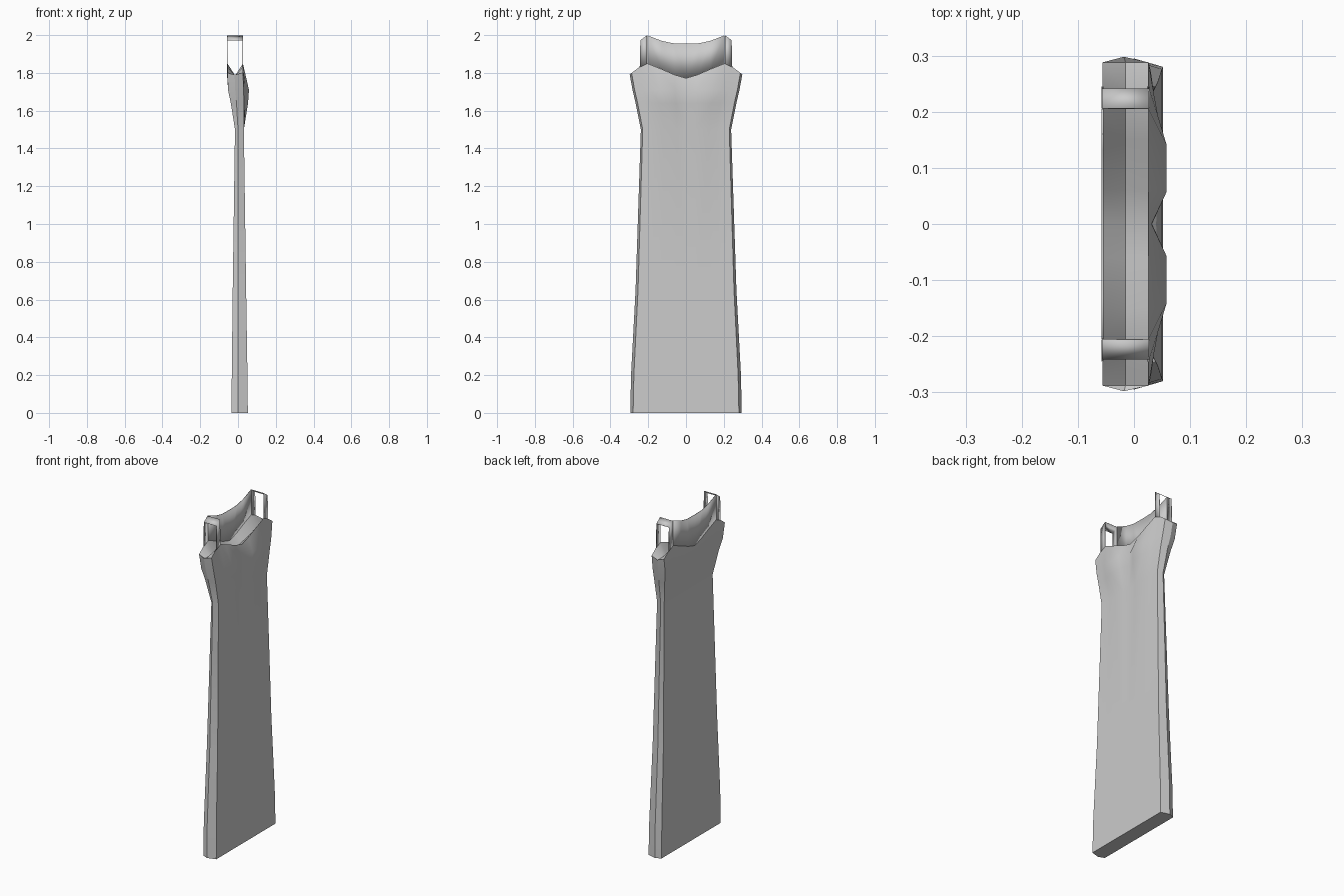
import bpy, bmesh, math

cube = bpy.data.objects.get("Cube")
if cube:
    bpy.data.objects.remove(cube, do_unlink=True)

mat = bpy.data.materials.new("grey cloth")
mat.use_nodes = True
GREY = (0.6, 0.6, 0.6, 1)
mat.diffuse_color = GREY
mat.node_tree.nodes["Principled BSDF"].inputs["Base Color"].default_value = GREY


def finish(name, bm, thickness=0):
    """Turn a half mesh (y >= 0) into a mirrored, shaded object."""
    bmesh.ops.recalc_face_normals(bm, faces=bm.faces)
    mesh = bpy.data.meshes.new(name)
    bm.to_mesh(mesh)
    bm.free()
    mesh.materials.append(mat)
    obj = bpy.data.objects.new(name, mesh)
    bpy.context.collection.objects.link(obj)
    mirror = obj.modifiers.new("mirror", 'MIRROR')
    mirror.use_axis = (False, True, False)
    mirror.merge_threshold = 0.0005
    if thickness:
        solid = obj.modifiers.new("thickness", 'SOLIDIFY')
        solid.thickness = thickness
        solid.offset = 0
    bpy.ops.object.select_all(action='DESELECT')
    obj.select_set(True)
    bpy.context.view_layer.objects.active = obj
    bpy.ops.object.shade_smooth_by_angle(angle=math.radians(25))
    return obj


def bridge(bm, a, b):
    for i in range(len(a) - 1):
        bm.faces.new((a[i], a[i + 1], b[i + 1], b[i]))


# Columns from the centre line to the side, as shares of the panel width
SHARES = (0, .21, .52, .71, .85, 1)
BUST = (.05, 1, 1, .45, .2, 0)

# height, panel half width, side seam half width, back x, seam x, front x, bust
ROWS = (
    (0, .28, .295, -.034, 0, .052, 0),
    (.2, .276, .291, -.033, 0, .05, 0),
    (.65, .254, .267, -.028, 0, .043, 0),
    (1.5, .229, .239, -.016, 0, .031, 0),
    (1.64, .256, .267, -.038, -.008, .031, .022),
    (1.71, .272, .283, -.053, -.015, .030, .028),
)
NECK_Z = (1.772, 1.79, 1.828, 1.85, 1.832, 1.8)
VALLEY_Z = (1.74, 1.752, 1.772, 1.785, 1.785, 1.783)
TOP_WIDTH, BACK_X, FRONT_X = .288, -.056, .026

# Gown body: half rings running front, side seam, back
bm = bmesh.new()
rings = []
for z, width, side, back, seam, front, bust in ROWS:
    ring = [bm.verts.new((front + bust * b, width * s, z)) for s, b in zip(SHARES, BUST)]
    ring.append(bm.verts.new((seam, side, z)))
    ring += [bm.verts.new((back, width * s, z)) for s in reversed(SHARES)]
    rings.append(ring)
top = [bm.verts.new((FRONT_X, TOP_WIDTH * s, z)) for s, z in zip(SHARES, NECK_Z)]
top.append(bm.verts.new((-.018, .298, 1.79)))
top += [bm.verts.new((BACK_X, TOP_WIDTH * s, z))
        for s, z in reversed(list(zip(SHARES, NECK_Z)))]
rings.append(top)
for lower, upper in zip(rings, rings[1:]):
    bridge(bm, lower, upper)

# Closed hem and the sunken fold inside the neckline
n = len(SHARES)
hem = rings[0]
bridge(bm, hem[:n], hem[:n:-1])
bm.faces.new(hem[n - 1:n + 2])
valley = [bm.verts.new((-.015, TOP_WIDTH * s, z)) for s, z in zip(SHARES, VALLEY_Z)]
bridge(bm, top[:n], valley)
bridge(bm, valley, top[:n:-1])
bm.faces.new((top[n - 1], top[n], valley[-1]))
bm.faces.new((top[n], top[n + 1], valley[-1]))
finish("gown_body", bm)

# Raised back panel between the straps
bm = bmesh.new()
low = [bm.verts.new((BACK_X, y, z)) for y, z in
       ((0, 1.772), (.06, 1.79), (.13, 1.82), (.205, 1.85))]
high = [bm.verts.new((BACK_X, y, z)) for y, z in
        ((0, 1.955), (.07, 1.957), (.13, 1.97), (.205, 1.999))]
bridge(bm, low, high)
finish("back_panel", bm, .003)

# Shoulder straps: flat ribbons looping from front to back
bm = bmesh.new()
inner = [bm.verts.new((x, .206, z)) for x, z in
         ((FRONT_X, 1.848), (FRONT_X, 1.998), (BACK_X, 1.998), (BACK_X, 1.848))]
outer = [bm.verts.new((x, y, z)) for x, y, z in
         ((FRONT_X, .245, 1.83), (FRONT_X, .241, 1.972),
          (BACK_X, .241, 1.972), (BACK_X, .245, 1.83))]
bridge(bm, inner, outer)
finish("shoulder_straps", bm, .003)
